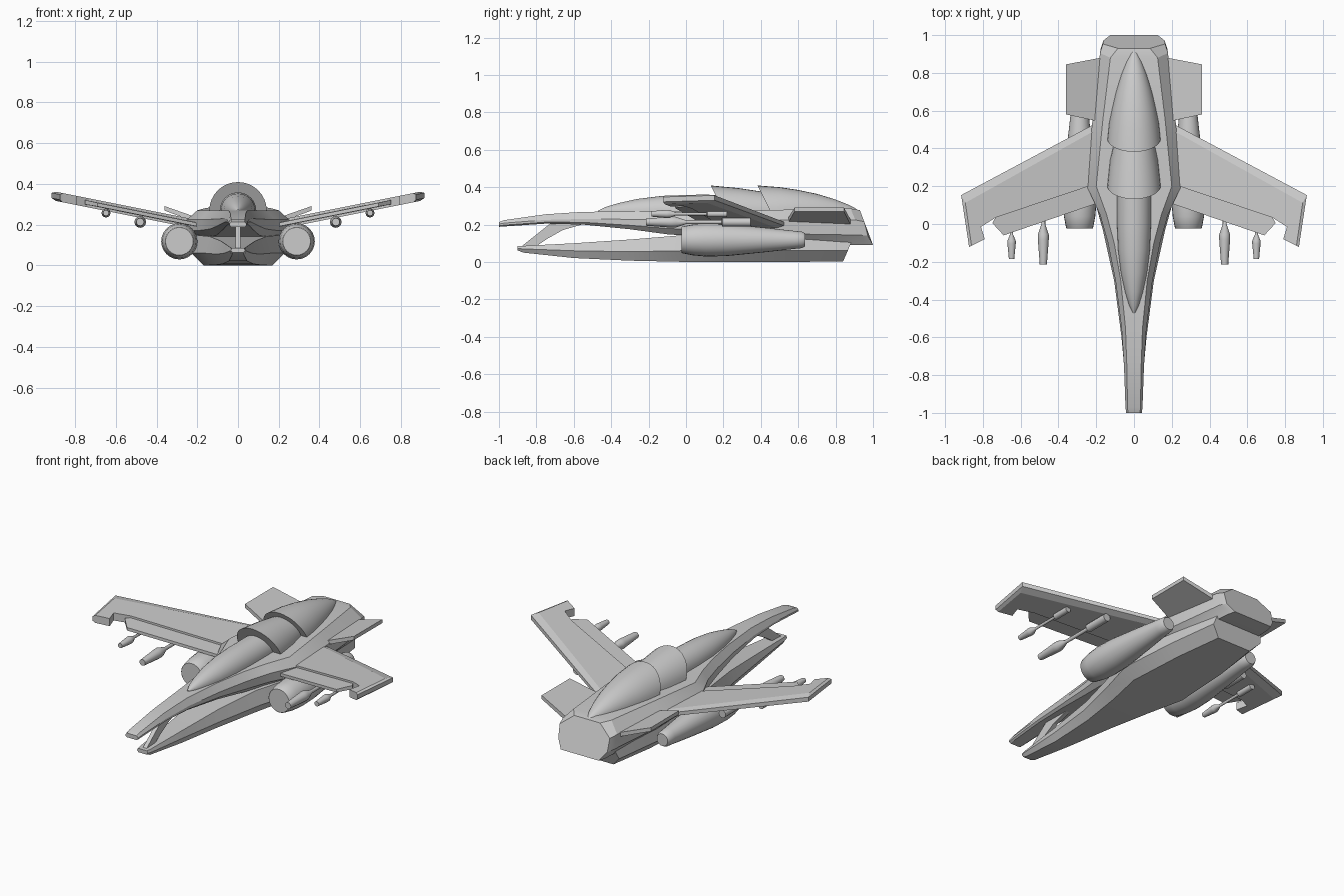
import bpy, bmesh, math
from math import sin, cos, pi

if "Cube" in bpy.data.objects:
    bpy.data.objects.remove(bpy.data.objects["Cube"])


def finish(name, bm, mirror=False, smooth=None):
    bmesh.ops.recalc_face_normals(bm, faces=bm.faces[:])
    me = bpy.data.meshes.new(name)
    bm.to_mesh(me)
    bm.free()
    ob = bpy.data.objects.new(name, me)
    bpy.context.collection.objects.link(ob)
    if smooth:
        bpy.ops.object.select_all(action='DESELECT')
        bpy.context.view_layer.objects.active = ob
        ob.select_set(True)
        bpy.ops.object.shade_smooth_by_angle(angle=math.radians(smooth))
    if mirror:
        ob.modifiers.new("Mirror", 'MIRROR').use_axis = (True, False, False)
    return ob


def loft(name, rings, mirror=False, smooth=None):
    """Skin closed rings of points and cap both ends."""
    bm = bmesh.new()
    vs = [[bm.verts.new(p) for p in r] for r in rings]
    n = len(vs[0])
    for a, b in zip(vs, vs[1:]):
        for i in range(n):
            j = (i + 1) % n
            bm.faces.new((a[i], a[j], b[j], b[i]))
    bm.faces.new(vs[0])
    bm.faces.new(vs[-1])
    return finish(name, bm, mirror, smooth)


def both_sides(half):
    return half + [(-x, y, z) for x, y, z in reversed(half)]


def round_body(name, x, z, stations, n=20, mirror=True):
    """Turned body along y; stations are (y, radius)."""
    rings = [[(x + r * cos(2 * pi * i / n), y, z + r * sin(2 * pi * i / n))
              for i in range(n)] for y, r in stations]
    loft(name, rings, mirror, 35)


def slab(name, plan, z0, slope):
    """Dihedral panel; plan points are (x, y, thickness)."""
    rings = [[(x, y, z0 + slope * (x - 0.2) + s * t / 2) for x, y, t in plan]
             for s in (-1, 1)]
    loft(name, rings, True)


# Upper hull: y, deck half width, outer half width, top z, shoulder z, bottom z, lean
upper = [(-1.0, .032, .042, .213, .203, .188, 0),
         (-.97, .034, .045, .224, .208, .19, 0),
         (-.75, .038, .053, .255, .225, .205, 0),
         (-.55, .045, .066, .268, .230, .20, 0),
         (-.30, .07, .098, .27, .228, .175, 0),
         (-.10, .105, .138, .27, .226, .148, 0),
         (.05, .145, .18, .27, .225, .138, 0),
         (.20, .20, .25, .27, .225, .13, 0),
         (.55, .165, .22, .28, .225, .10, 0),
         (.88, .125, .18, .286, .225, .09, .08),
         (.93, .085, .165, .277, .215, .09, .07)]
rings = []
for y, wd, wo, zt, zm, zb, lean in upper:
    f = lean * (zt - zm) / (zt - zb)
    rings.append(both_sides([(wd, y, zt), (wo, y + f, zm),
                             (wo * .98, y + lean * .6, zb + (zm - zb) * .4),
                             (wo * .76, y + lean, zb)]))
loft("upper_hull", rings, smooth=22)

# Lower hull: y, top width, side width, floor width, top z, side z, floor z, lean
lower = [(-.90, .03, .036, .025, .085, .072, .062, 0),
         (-.87, .035, .042, .03, .086, .07, .05, 0),
         (-.60, .055, .066, .045, .10, .06, .021, 0),
         (-.30, .085, .105, .075, .12, .055, .007, 0),
         (-.03, .14, .165, .12, .142, .06, .001, 0),
         (.20, .22, .23, .17, .15, .06, 0, 0),
         (.55, .19, .205, .15, .15, .06, 0, 0),
         (.89, .15, .165, .11, .12, .06, .003, -.05)]
loft("lower_hull", [both_sides([(a, y, zt), (b, y + lean * .5, zm), (c, y + lean, zb)])
                    for y, a, b, c, zt, zm, zb, lean in lower], smooth=22)

# Thin strut joining the two prongs
strut = [(-.89, .075), (-.82, .072), (-.74, .125), (-.66, .17), (-.54, .205), (-.72, .21)]
loft("prong_strut", [[(x, y, z) for y, z in strut] for x in (-.012, .012)])


# Canopy and the two cowls behind it, as overlapping domes
def dome(name, stations, n=16):
    """Half-round body on the deck; stations are (y, radius, lean)."""
    rings = [[(r * cos(pi * i / n), y + lean * (1 - sin(pi * i / n)), .268 + r * sin(pi * i / n))
              for i in range(n + 1)] for y, r, lean in stations]
    loft(name, rings, smooth=40)


dome("canopy", [(-.47, .006, 0), (-.43, .026, 0), (-.36, .047, 0), (-.26, .069, 0),
                (-.14, .084, 0), (0, .09, 0), (.25, .09, 0)])
dome("middle_cowl", [(.132, .141, .07), (.28, .127, .06), (.46, .10, 0)])
dome("rear_cowl", [(.382, .141, .07), (.50, .132, .04), (.60, .117, .01), (.70, .096, 0),
                   (.79, .069, 0), (.86, .042, 0), (.90, .022, 0), (.92, .008, 0)])

# Forward-swept wings
T = .045
slab("wing", [(.18, .51, T), (.893, .112, T), (.86, -.115, T), (.79, -.08, T),
              (.81, -.015, T), (.73, .035, T), (.18, .22, T)], .2, .2)
slab("wing_rear_edge", [(.18, .545, .02), (.915, .153, .026), (.893, .112, T), (.18, .51, T)], .2, .2)
slab("wing_tip_edge", [(.893, .112, T), (.915, .153, .026), (.873, -.122, .026), (.86, -.115, T)], .2, .2)
slab("wing_flap", [(.18, .225, .022), (.73, .04, .022), (.75, .005, .022),
                   (.69, -.06, .018), (.18, .115, .018)], .2, .2)

# Tail fins
slab("tail_fin", [(.15, .885, .026), (.36, .845, .022), (.36, .58, .022), (.15, .535, .026)], .222, .36)

# Engine pods
round_body("engine_pod", .288, .118, [(-.025, .068), (-.022, .071), (.04, .083), (.11, .089),
                                      (.22, .086), (.42, .066), (.58, .048), (.62, .044), (.635, .036)], 24)

# Wing missiles: nose body, thin rod, tail cylinder
for name, x, z, r, y0, y1, y2, y3 in (("inner_missile", .48, .213, .029, -.215, 0, .19, .345),
                                     ("outer_missile", .648, .257, .022, -.185, -.055, .11, .22)):
    d = y1 - y0
    round_body(name, x, z, [(y0, r * .65), (y0 + d * .62, r), (y0 + d * .74, r), (y1, r * .36),
                            (y2, r * .36), (y2 + .004, r * .8), (y3, r * .8)], 12)
